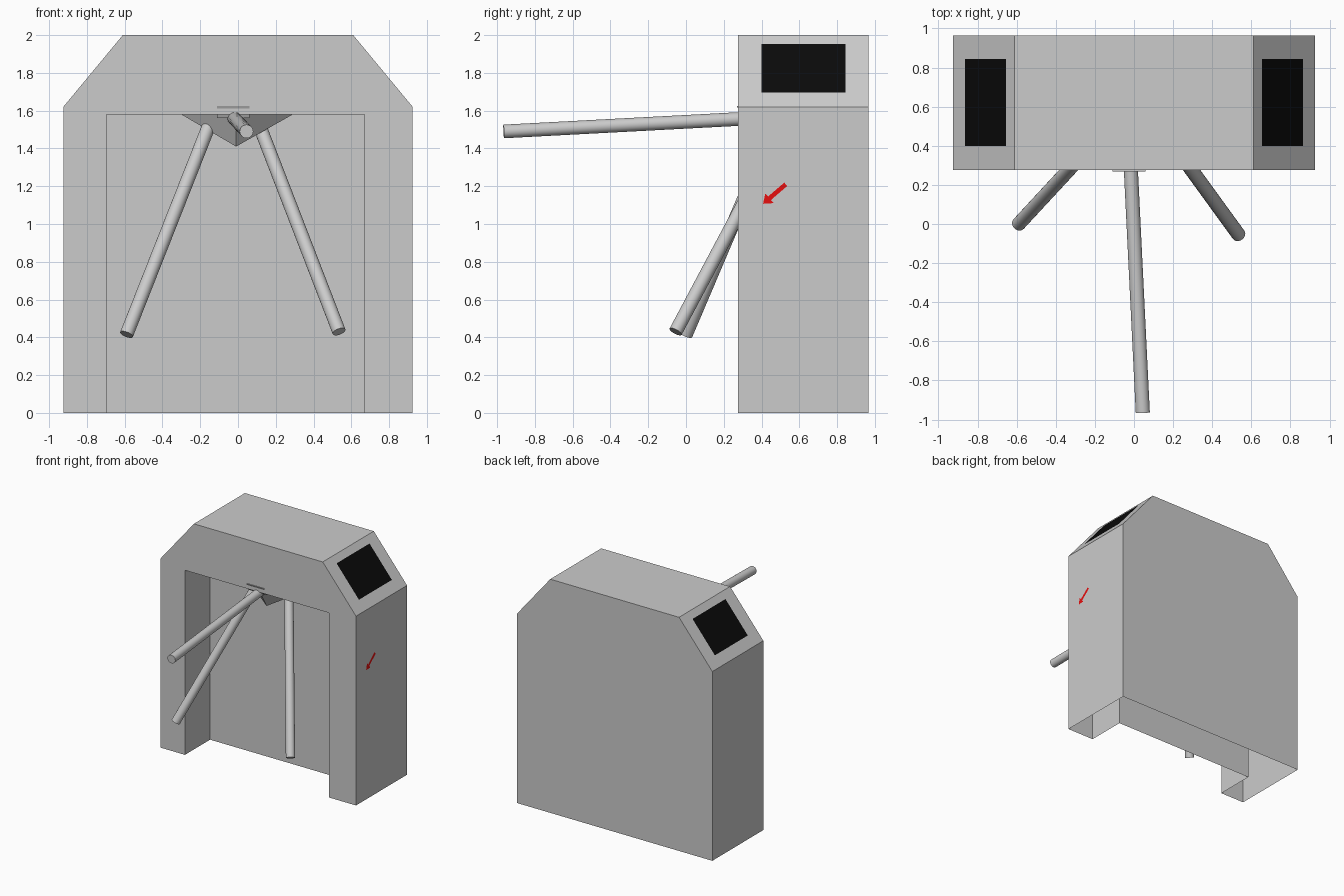
import bpy, bmesh, math
from mathutils import Vector

if "Cube" in bpy.data.objects:
    bpy.data.objects.remove(bpy.data.objects["Cube"])


def mesh_object(name, verts, faces, color=None, recalc=True):
    me = bpy.data.meshes.new(name)
    me.from_pydata(verts, [], faces)
    if recalc:
        bm = bmesh.new()
        bm.from_mesh(me)
        bmesh.ops.recalc_face_normals(bm, faces=bm.faces)
        bm.to_mesh(me)
        bm.free()
    ob = bpy.data.objects.new(name, me)
    bpy.context.collection.objects.link(ob)
    if color:
        mat = bpy.data.materials.new(name + "_color")
        mat.diffuse_color = color
        mat.use_nodes = True
        mat.node_tree.nodes["Principled BSDF"].inputs["Base Color"].default_value = mat.diffuse_color
        me.materials.append(mat)
    return ob


def bar(name, start, end, radius):
    a, b = Vector(start), Vector(end)
    d = b - a
    bpy.ops.mesh.primitive_cylinder_add(vertices=24, radius=radius, depth=d.length,
                                        location=(a + b) / 2)
    ob = bpy.context.object
    ob.name = name
    ob.rotation_euler = d.to_track_quat('Z', 'Y').to_euler()
    bpy.ops.object.shade_smooth_by_angle(angle=math.radians(40))


# cabinet: hollow sheet body, open at the bottom, with a recess in the front
FRONT, BACK, RECESS = 0.275, 0.965, 0.615
outer = [(-.925, 0), (-.925, 1.62), (-.61, 2), (.61, 2), (.925, 1.62), (.925, 0)]
inner = [(.67, 0), (.67, 1.58), (-.695, 1.58), (-.695, 0)]
verts = [(x, FRONT, z) for x, z in outer + inner]
verts += [(x, BACK, z) for x, z in outer]
verts += [(x, RECESS, z) for x, z in inner]
faces = [tuple(range(10)), tuple(range(15, 9, -1)), (16, 17, 18, 19)]
faces += [(i, i + 10, i + 11, i + 1) for i in range(5)]
faces += [(i, i + 10, i + 11, i + 1) for i in range(6, 9)]
mesh_object("cabinet", verts, faces)

# black display panels on both sloped corners
run, rise = .315, .38
n = Vector((rise, 0, run)).normalized() * .003
for side, name in ((1, "right_display"), (-1, "left_display")):
    pts = []
    for y, z in ((.40, 1.695), (.845, 1.695), (.845, 1.95), (.40, 1.95)):
        x = .61 + (2 - z) * run / rise
        pts.append((side * (x + n.x), y, z + n.z))
    mesh_object(name, pts, [(0, 1, 2, 3) if side > 0 else (3, 2, 1, 0)],
                (.003, .003, .003, 1), recalc=False)

# red direction arrow on the right side
tip, tail = Vector((.408, 1.107)), Vector((.528, 1.21))
d = (tail - tip).normalized()
s = Vector((-d.y, d.x))
neck = tip + d * .045
outline = [tip, neck - s * .034, neck - s * .012, tail - s * .012,
           tail + s * .012, neck + s * .012, neck + s * .034]
mesh_object("arrow", [(.928, p.x, p.y) for p in outline],
            [(0, 1, 2, 3, 4, 5, 6)], (.8, .005, .005, 1), recalc=False)

# hub: three-sided pyramid hanging below the recess ceiling
mesh_object("hub", [(-.01, .40, 1.41), (-.30, .50, 1.58), (.29, .50, 1.58), (-.01, .30, 1.58)],
            [(0, 1, 2), (0, 2, 3), (0, 3, 1), (1, 3, 2)])

# hub mount with an undercut face at the lintel edge
prof = [(.268, 1.625), (.30, 1.56), (.40, 1.56), (.40, 1.625)]
mesh_object("hub_mount", [(x, y, z) for x in (-.11, .06) for y, z in prof],
            [(0, 1, 2, 3), (4, 5, 6, 7)] + [(i, (i + 1) % 4, (i + 1) % 4 + 4, i + 4) for i in range(4)])

# three turnstile arms
bar("front_arm", (-.02, .36, 1.56), (.045, -.965, 1.49), .036)
bar("left_arm", (-.15, .475, 1.53), (-.59, .0, .415), .036)
bar("right_arm", (.11, .53, 1.53), (.535, -.055, .43), .036)
